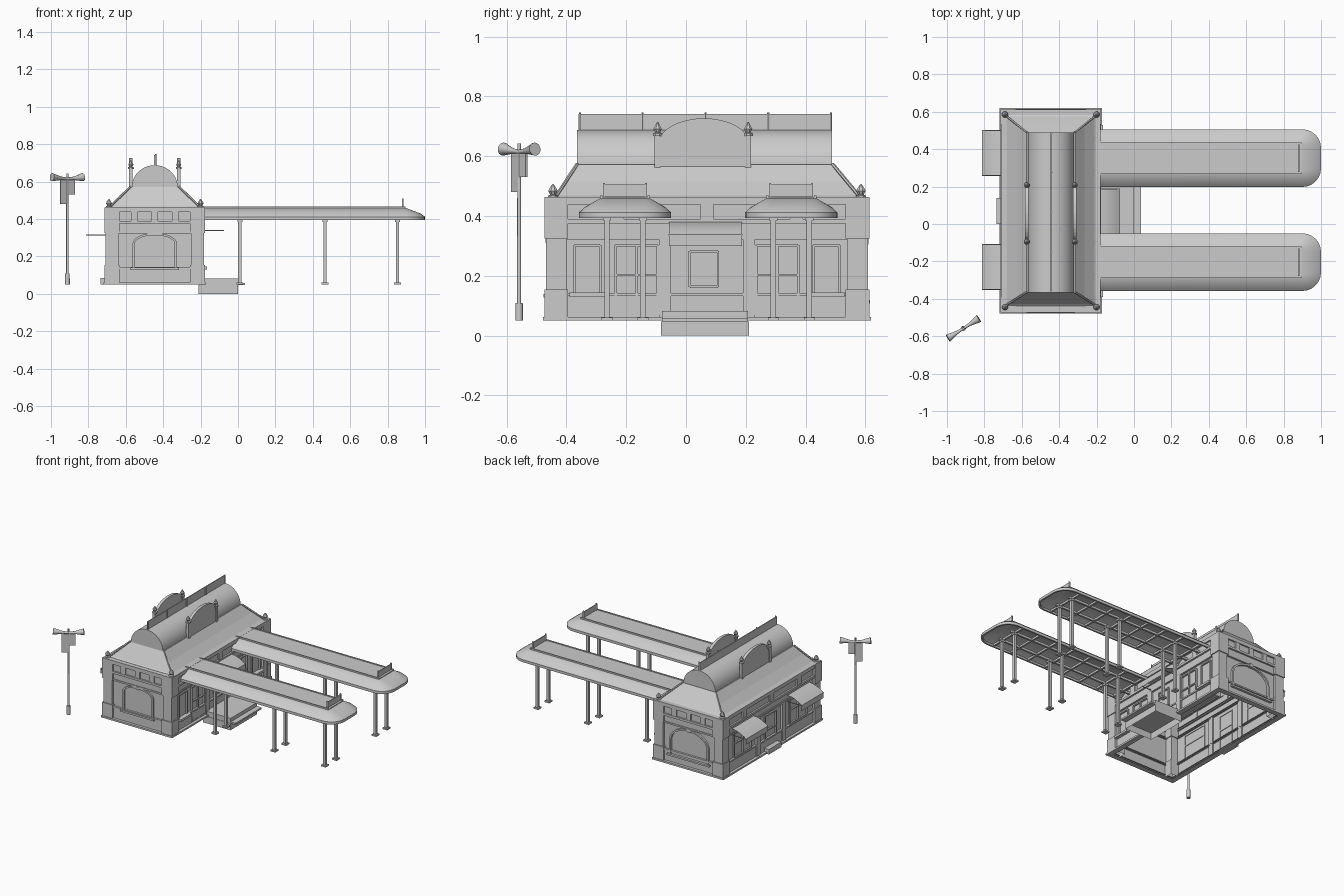
import bpy, bmesh, math
from mathutils import Vector

if "Cube" in bpy.data.objects:
    bpy.data.objects.remove(bpy.data.objects["Cube"])

CX, CY = -0.445, 0.07          # building centre
HX, HY = 0.247, 0.522          # wall half sizes


def finish(name, bm, smooth=False):
    bmesh.ops.recalc_face_normals(bm, faces=bm.faces)
    me = bpy.data.meshes.new(name)
    bm.to_mesh(me)
    bm.free()
    ob = bpy.data.objects.new(name, me)
    bpy.context.collection.objects.link(ob)
    if smooth:
        bpy.ops.object.select_all(action='DESELECT')
        ob.select_set(True)
        bpy.context.view_layer.objects.active = ob
        bpy.ops.object.shade_smooth_by_angle(angle=math.radians(35))
    return ob


def loft(name, loops, cap0=True, cap1=True, smooth=False):
    bm = bmesh.new()
    rings = [[bm.verts.new(p) for p in lp] for lp in loops]
    n = len(rings[0])
    for a, b in zip(rings, rings[1:]):
        for i in range(n):
            j = (i + 1) % n
            bm.faces.new((a[i], a[j], b[j], b[i]))
    if cap0:
        bm.faces.new(rings[0])
    if cap1:
        bm.faces.new(rings[-1])
    return finish(name, bm, smooth)


def rect(x0, x1, y0, y1, z):
    return [(x0, y0, z), (x1, y0, z), (x1, y1, z), (x0, y1, z)]


def box(name, x0, x1, y0, y1, z0, z1, **kw):
    return loft(name, [rect(x0, x1, y0, y1, z0), rect(x0, x1, y0, y1, z1)], **kw)


def prism(name, pts, axis, a, b, smooth=False):
    put = (lambda c, p: (c, p[0], p[1])) if axis == 'x' else (lambda c, p: (p[0], c, p[1]))
    return loft(name, [[put(c, p) for p in pts] for c in (a, b)], smooth=smooth)


def tube(name, p, q, r1, r2, n=12):
    p, q = Vector(p), Vector(q)
    rot = (q - p).to_track_quat('Z', 'Y')
    loops = [[c + rot @ Vector((r * math.cos(2 * math.pi * i / n), r * math.sin(2 * math.pi * i / n), 0))
              for i in range(n)] for c, r in ((p, r1), (q, r2))]
    return loft(name, loops, smooth=True)


def lathe(name, x, y, z, prof, n=8):
    return loft(name, [[(x + r * math.cos(2 * math.pi * (i + .5) / n), y + r * math.sin(2 * math.pi * (i + .5) / n), z + h)
                        for i in range(n)] for r, h in prof])


def arch(c, hw, z0, zs, rise, n=16):
    arc = [(c + hw * math.cos(math.pi * i / n), zs + rise * math.sin(math.pi * i / n)) for i in range(n + 1)]
    return [(c + hw, z0)] + arc + [(c - hw, z0)]


def band(name, ex, ey, z0, z1):
    """Rectangular moulding around the building, hollow inside."""
    o = lambda z: rect(CX - ex, CX + ex, CY - ey, CY + ey, z)
    i = lambda z: rect(CX - HX + .01, CX + HX - .01, CY - HY + .01, CY + HY - .01, z)
    loft(name, [i(z0), o(z0), o(z1), i(z1)], False, False)


def window(name, side, yc, hw, z0, z1, t=.008, mullions=True):
    """Frame on a long wall; side is +1 or -1 in x."""
    w = CX + side * HX
    a, b = sorted((w - side * .004, w + side * .01))
    for s in (-1, 1):
        y = yc + s * hw
        box(name + "_jamb", a, b, y - t / 2, y + t / 2, z0, z1)
    zs = [z0, z1] + ([z0 + .57 * (z1 - z0)] if mullions else [])
    for z in zs:
        box(name + "_rail", a, b, yc - hw, yc + hw, z - t / 2, z + t / 2)


# Building shell, open below
box("walls", CX - HX, CX + HX, CY - HY, CY + HY, .05, .46, cap0=False)
band("plinth", .274, .549, .05, .062)
band("wainscot", .255, .530, .062, .135)
band("wainscot_ledge", .261, .536, .133, .143)
band("lower_moulding", .261, .536, .322, .333)
band("frieze", .256, .532, .333, .375)
band("frieze_cornice", .268, .544, .375, .39)
band("parapet", .256, .532, .39, .445)
band("top_cornice", .267, .543, .438, .464)

# Corner piers and finials
for sx in (-1, 1):
    for sy in (-1, 1):
        px, py = CX + sx * .229, CY + sy * .504
        box("pier_base", px - .04, px + .04, py - .04, py + .04, .05, .155, cap0=False)
        box("pier_shaft", px - .034, px + .034, py - .034, py + .034, .155, .335)
        box("pier_head", px - .04, px + .04, py - .04, py + .04, .325, .463)
        lathe("corner_finial", CX + sx * .245, CY + sy * .515, .46,
              [(.018, 0), (.018, .008), (.01, .012), (.017, .024), (.012, .034), (.002, .047)])

# Parapet and wall pilasters
for s in (-1, 1):
    for k in (-.30, 0, .30):
        x = CX + s * .254
        box("parapet_pier", x - .012, x + .012, CY + k - .022, CY + k + .022, .388, .45)
    for k in (-.11, 0, .11):
        y = CY + s * .53
        box("parapet_end_pier", CX + k - .018, CX + k + .018, y - .011, y + .011, .388, .45)
    for k in (-.14, .14):
        x = CX + s * .25
        box("wall_pilaster", x - .012, x + .012, CY + k - .02, CY + k + .02, .06, .33)

# End wall arches with sills
for s, hw, zs, rise, z0 in ((-1, .118, .27, .055, .14), (1, .15, .22, .10, .12)):
    y = CY + s * HY
    trim = arch(CX, hw, z0, zs, rise) + arch(CX, hw - .012, z0, zs, rise - .012)[::-1]
    prism("end_arch_trim", trim, 'y', y - .004, y + s * .014)
    ys = sorted((y, y + s * .024))
    box("end_arch_sill", CX - hw - .012, CX + hw + .012, *ys, z0 - .012, z0)
    box("end_keystone", CX - .012, CX + .012, *sorted((y, y + s * .018)), zs + rise - .015, .33)

# Platform-side windows and doors
window("ticket_window", 1, .06, .047, .163, .283, mullions=False)
for s in (-1, 1):
    window("tall_window", 1, CY + s * .40, .043, .14, .303, mullions=False)
    window("door_pair", 1, CY + s * .235, .07, .07, .303)
    box("door_stile", CX + HX, CX + HX + .01, CY + s * .235 - .004, CY + s * .235 + .004, .07, .303)
    box("wall_bench", -.20, -.166, CY + s * .40 - .06, CY + s * .40 + .06, .13, .145)
    window("street_window", -1, CY + s * .305, .095, .145, .31)
    box("street_mullion", CX - HX - .01, CX - HX, CY + s * .305 - .004, CY + s * .305 + .004, .145, .31)
window("street_door", -1, CY, .06, .06, .30)
box("street_step", -.735, -.70, 0, .14, .05, .085)


# Awnings: thin curved sheets with a valance and side arms
def awning(name, side, y0, y1, zv, reach):
    w = CX + side * (HX + .012)
    prof = [(0, .043), (.3, .038), (.6, .027), (.85, .011), (1, 0), (1, -.038)]
    bm = bmesh.new()
    rows = [[bm.verts.new((w + side * u * reach, y, zv + h)) for y in (y0, y1)] for u, h in prof]
    for a, b in zip(rows, rows[1:]):
        bm.faces.new((a[0], a[1], b[1], b[0]))
    finish(name, bm, True)
    for y in (y0, y1):
        tube(name + "_arm", (w, y, zv), (w + side * reach, y, zv), .003, .003, 6)


awning("platform_awning", 1, -.057, .187, .338, .112)
for yc in (.38, -.23):
    awning("street_awning", -1, yc - .12, yc + .12, .315, .108)

# Roof: hipped skirt, barrel vault, ridge board
loft("hip_roof", [rect(-.69, -.20, -.438, .585, .462), rect(-.678, -.212, -.43, .575, .468),
                  rect(-.625, -.265, -.40, .537, .515), rect(-.574, -.316, -.364, .49, .572)], cap0=False)
for sx in (-1, 1):
    for y0, y1 in ((-.435, -.364), (.58, .49)):
        tube("hip_ridge", (CX + sx * .24, y0, .466), (CX + sx * .128, y1, .574), .006, .006, 6)
prism("barrel_vault", arch(CX, .123, .565, .570, .118, 20), 'y', -.365, .488, True)
box("ridge_board", CX - .003, CX + .003, -.36, .488, .683, .742)
for k in range(5):
    tube("ridge_post", (CX + .005, -.355 + k * .21, .68), (CX + .005, -.355 + k * .21, .747), .004, .004, 6)

# Arched gables on both roof sides
for s in (-1, 1):
    x = CX + s * .128
    prism("gable_plate", arch(.06, .147, .55, .645, .076), 'x', x - .006, x + .006)
    trim = arch(.06, .150, .645, .645, .082) + arch(.06, .138, .645, .645, .068)[::-1]
    prism("gable_rim", trim, 'x', x - .010, x + .010)
    for k in (-.155, .148):
        box("gable_post", x - .010, x + .010, .06 + k - .010, .06 + k + .010, .53, .67)
        lathe("gable_finial", x, .06 + k, .668,
              [(.017, 0), (.017, .008), (.009, .012), (.015, .024), (.009, .034), (.002, .047)])


# Platform canopies
def outline(yc, hw, xe, r, z, n=6):
    pts = [(-.205, yc - hw, z)]
    for s, a0 in ((-1, -90), (1, 0)):
        for i in range(n + 1):
            a = math.radians(a0 + 90 * i / n)
            pts.append((xe - r + r * math.cos(a), yc + s * (hw - r) + r * math.sin(a), z))
    return pts + [(-.205, yc + hw, z)]


for yc in (-.204, .352):
    loft("canopy_roof", [outline(yc, .08, .89, .02, .445), outline(yc, .143, .988, .09, .408),
                         outline(yc, .143, .988, .09, .394), outline(yc, .154, 1.0, .10, .394),
                         outline(yc, .154, 1.0, .10, .412), outline(yc, .135, .975, .08, .430),
                         outline(yc, .086, .90, .02, .458)], smooth=True)
    box("canopy_cap", -.205, .895, yc - .08, yc + .08, .455, .463)
    for s in (-1, 1):
        box("canopy_edge_rail", -.205, .895, yc + s * .08 - .004, yc + s * .08 + .004, .458, .468)
        box("canopy_beam", -.2, .88, yc + s * .06 - .006, yc + s * .06 + .006, .396, .412)
    for k in range(8):
        x = -.13 + k * .14
        box("canopy_cross_beam", x - .006, x + .006, yc - .143, yc + .143, .398, .412)
    box("canopy_end_board", .878, .884, yc - .072, yc + .072, .466, .505)
    for s in (-1, 1):
        box("board_post", .876, .886, yc + s * .07 - .003, yc + s * .07 + .003, .46, .511)
    for x in (.01, .465, .853):
        for s in (-1, 1):
            y = yc + s * .06
            box("column", x - .009, x + .009, y - .009, y + .009, .055, .40)
            box("column_foot", x - .018, x + .018, y - .018, y + .018, .05, .06)
            box("column_head", x - .014, x + .014, y - .014, y + .014, .385, .398)

# Low platform by the track-side door
box("platform_base", -.21, 0, -.083, .21, 0, .047, cap0=False)
box("platform_top", -.205, 0, -.08, .207, .047, .082)
box("platform_apron", -.0, .037, -.08, .207, .047, .058)

# Lamp mast with two horn loudspeakers and hanging plates
L, D = Vector((-.912, -.558, 0)), Vector((.84, .54, 0)).normalized()
U = Vector((0, 0, 1))
tube("mast_base", L + U * .05, L + U * .11, .013, .012)
tube("mast", L + U * .11, L + U * .643, .007, .006)
for s in (-1, 1):
    tube("horn_throat", L + U * .615, L + D * s * .04 + U * .618, .007, .009)
    tube("horn_bell", L + D * s * .035 + U * .617, L + D * s * .098 + U * .624, .008, .022, 16)
    plate = box("mast_plate", .004, .045, -.004, .004, .48 if s < 0 else .53, .61)
    plate.location = L
    plate.rotation_euler.z = math.atan2(D.y, D.x) + (math.pi if s < 0 else 0)
